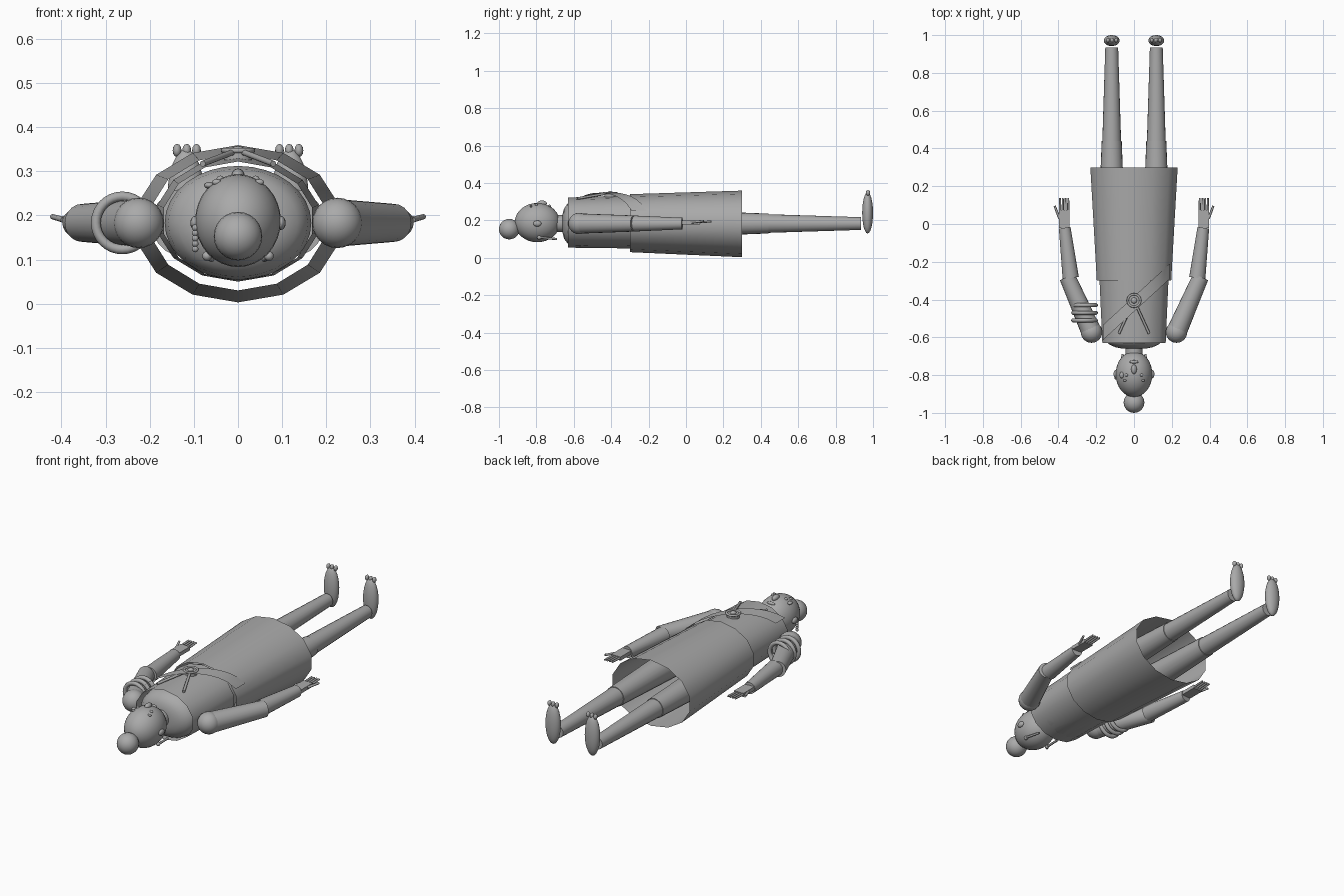
import bpy, bmesh
from math import sqrt, pi
from mathutils import Vector, Matrix

if "Cube" in bpy.data.objects:
    bpy.data.objects.remove(bpy.data.objects["Cube"])

grey = bpy.data.materials.new("plain grey")
grey.use_nodes = True
grey.diffuse_color = (0.4, 0.4, 0.4, 1)
grey.node_tree.nodes["Principled BSDF"].inputs["Base Color"].default_value = (0.4, 0.4, 0.4, 1)

MID = 0.183  # height of the body axis


def finish(name, bm, smooth=True):
    bmesh.ops.recalc_face_normals(bm, faces=bm.faces)
    mesh = bpy.data.meshes.new(name)
    bm.to_mesh(mesh)
    bm.free()
    mesh.materials.append(grey)
    obj = bpy.data.objects.new(name, mesh)
    bpy.context.collection.objects.link(obj)
    if smooth:
        bpy.ops.object.select_all(action="DESELECT")
        obj.select_set(True)
        bpy.context.view_layer.objects.active = obj
        bpy.ops.object.shade_smooth_by_angle(angle=0.8)
    return obj


def ball(name, centre, radii, segs=24):
    """Ellipsoid whose poles lie along the body."""
    bm = bmesh.new()
    bmesh.ops.create_uvsphere(bm, u_segments=segs, v_segments=segs // 2, radius=1)
    bm.transform(Matrix.Translation(centre)
                 @ Matrix.Diagonal((*radii, 1)) @ Matrix.Rotation(pi / 2, 4, "X"))
    return finish(name, bm)


def limb(name, a, b, ra, rb, segs=20):
    """Tapered capped cylinder from a to b."""
    a, b = Vector(a), Vector(b)
    bm = bmesh.new()
    bmesh.ops.create_cone(bm, cap_ends=True, segments=segs, radius1=ra, radius2=rb,
                          depth=(b - a).length)
    turn = (b - a).to_track_quat("Z", "Y").to_matrix().to_4x4()
    bm.transform(Matrix.Translation((a + b) / 2) @ turn)
    return finish(name, bm)


def tube(name, rings, segs, caps=False):
    """Loft of ellipses along y; each ring is (y, x radius, z radius, z centre)."""
    bm = bmesh.new()
    loops = []
    for y, rx, rz, cz in rings:
        place = Matrix.Translation((0, y, cz)) @ Matrix.Diagonal((rx, 1, rz, 1))
        ring = bmesh.ops.create_circle(bm, segments=segs, radius=1,
                                       matrix=place @ Matrix.Rotation(pi / 2, 4, "X"))
        loops.append(ring["verts"])
    for p, q in zip(loops, loops[1:]):
        for i in range(segs):
            j = (i + 1) % segs
            bm.faces.new((p[i], p[j], q[j], q[i]))
    if caps:
        bm.faces.new(loops[0])
        bm.faces.new(loops[-1])
    return finish(name, bm)


def ring(name, centre, major, minor, axis):
    bpy.ops.mesh.primitive_torus_add(location=centre, major_radius=major, minor_radius=minor,
                                     major_segments=32, minor_segments=10,
                                     rotation=(pi / 2, 0, 0) if axis == "y" else (0, 0, 0))
    obj = bpy.context.object
    obj.name = name
    obj.data.materials.append(grey)
    bpy.ops.object.shade_smooth_by_angle(angle=0.8)


# Head, hair bun and neck
ball("head", (0, -0.795, 0.188), (0.097, 0.121, 0.105), 32)
ball("hair_bun", (0, -0.945, 0.153), (0.055, 0.055, 0.055))
limb("neck", (0, -0.71, MID), (0, -0.62, MID), 0.045, 0.045)

# Face
ball("nose", (0, -0.77, 0.29), (0.015, 0.026, 0.016), 16)
ball("mouth", (0, -0.73, 0.275), (0.024, 0.009, 0.009), 16)
ball("cheek_spot", (-0.065, -0.8, 0.268), (0.012, 0.017, 0.008), 16)
for side, s in (("left", 1), ("right", -1)):
    ball(side + "_eye", (s * 0.04, -0.8, 0.282), (0.009, 0.008, 0.008), 12)
    ball(side + "_brow", (s * 0.048, -0.828, 0.275), (0.011, 0.006, 0.007), 12)
    ball(side + "_ear", (s * 0.097, -0.795, MID), (0.011, 0.022, 0.016), 16)
    limb(side + "_hairpin", (s * 0.072, -0.78, 0.108), (s * 0.06, -0.69, 0.1), 0.006, 0.006, 8)
    ball(side + "_hairpin_tip", (s * 0.07, -0.785, 0.108), (0.011, 0.011, 0.011), 12)
for k in range(5):
    ball("earring_bead", (-0.097, -0.815, 0.172 - 0.012 * k), (0.008, 0.008, 0.008), 10)

# Torso and garments (garments are open sheets)
tube("torso", [(-0.66, 0.06, 0.05, MID), (-0.652, 0.1, 0.08, MID), (-0.635, 0.135, 0.105, MID),
               (-0.605, 0.158, 0.122, MID), (-0.56, 0.166, 0.129, MID),
               (-0.25, 0.166, 0.129, MID)], 32, True)
tube("bodice", [(-0.63, 0.172, 0.134, 0.188), (-0.3, 0.187, 0.142, 0.192)], 14)
tube("skirt", [(-0.3, 0.202, 0.155, 0.185), (0.3, 0.237, 0.178, 0.181)], 14)

# Diagonal sash hugging the chest
bm = bmesh.new()
rows = []
for k in range(13):
    t = k / 12
    x = -0.165 + 0.355 * t
    y = -0.58 + 0.325 * t
    z = 0.19 + 0.158 * sqrt(max(0, 1 - (x / 0.205) ** 2))
    rows.append([bm.verts.new((x, y + d, z)) for d in (-0.035, 0.045)])
for p, q in zip(rows, rows[1:]):
    bm.faces.new((p[0], q[0], q[1], p[1]))
finish("sash", bm)

# Brooch with two hanging ties
limb("brooch_plate", (0, -0.405, 0.325), (0, -0.405, 0.347), 0.032, 0.032, 24)
ring("brooch_rim", (0, -0.405, 0.347), 0.033, 0.006, "z")
ball("brooch_stone", (0, -0.405, 0.347), (0.016, 0.016, 0.01), 16)
for s in (1, -1):
    limb("brooch_tie", (s * 0.012, -0.43, 0.343), (s * 0.08, -0.58, 0.317), 0.007, 0.007, 8)

# Arms, hands, legs and feet
for side, s in (("left", 1), ("right", -1)):
    shoulder = (s * 0.225, -0.572, MID)
    elbow = (s * 0.353, -0.28, MID)
    wrist = (s * 0.367, -0.02, MID)
    ball(side + "_shoulder", shoulder, (0.057, 0.057, 0.057))
    limb(side + "_upper_arm", shoulder, elbow, 0.054, 0.043)
    limb(side + "_forearm", (s * 0.335, -0.285, MID), wrist, 0.043, 0.031)

    bm = bmesh.new()
    bmesh.ops.create_cube(bm, size=1)
    bm.transform(Matrix.Translation((s * 0.369, 0.027, 0.189))
                 @ Matrix.Diagonal((0.056, 0.095, 0.02, 1)))
    finish(side + "_palm", bm, False)
    for k in range(4):
        x = s * (0.348 + 0.0145 * k)
        limb(side + "_finger", (x, 0.07, 0.19), (x, 0.137, 0.194), 0.006, 0.005, 8)
    limb(side + "_thumb", (s * 0.395, 0.03, 0.19), (s * 0.42, 0.095, 0.197), 0.007, 0.006, 8)

    hip = s * 0.118
    limb(side + "_thigh", (hip, -0.2, MID), (hip, 0.44, MID), 0.078, 0.053)
    limb(side + "_shin", (hip, 0.43, MID), (hip, 0.935, MID), 0.05, 0.034)
    ball(side + "_foot", (hip, 0.971, 0.24), (0.042, 0.029, 0.11))
    for k in (-1, 0, 1):
        ball(side + "_toe", (hip - s * 0.002 + k * 0.022, 0.973, 0.347), (0.01, 0.012, 0.015), 12)

# Stacked bracelets on the right arm
for y in (-0.43, -0.47, -0.51):
    ring("bracelet", (-0.262, y, MID), 0.06, 0.011, "y")
